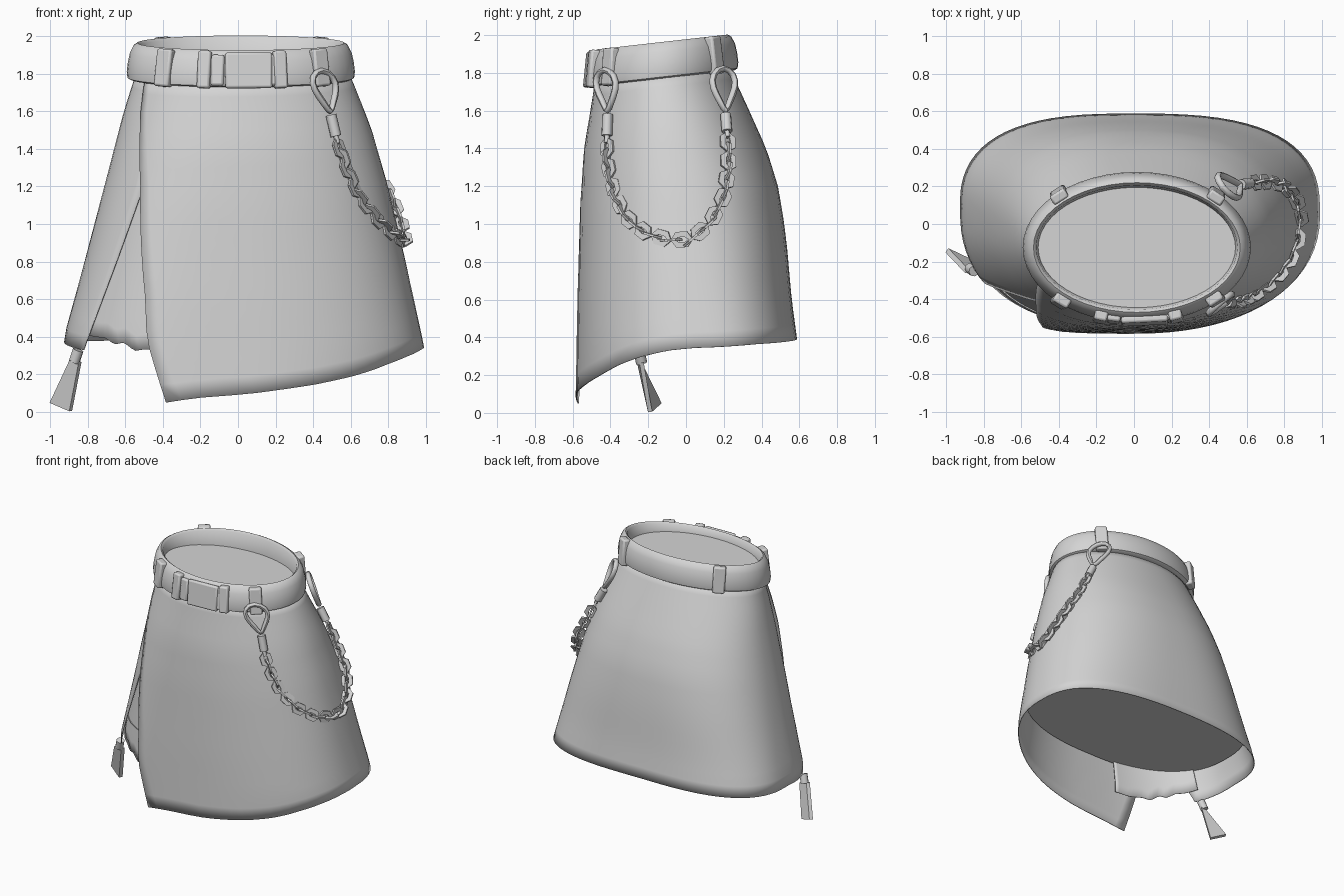
import bpy, bmesh, math
from mathutils import Vector, Matrix

if "Cube" in bpy.data.objects:
    bpy.data.objects.remove(bpy.data.objects["Cube"])

grey = bpy.data.materials.new("grey_cloth")
grey.diffuse_color = (0.66, 0.66, 0.66, 1)
grey.use_nodes = True
grey.node_tree.nodes["Principled BSDF"].inputs["Base Color"].default_value = grey.diffuse_color


def finish(ob, angle=40):
    ob.data.materials.append(grey)
    bpy.ops.object.select_all(action='DESELECT')
    ob.select_set(True)
    bpy.context.view_layer.objects.active = ob
    bpy.ops.object.shade_smooth_by_angle(angle=math.radians(angle))
    return ob


def make(name, verts, faces, angle=40):
    me = bpy.data.meshes.new(name)
    me.from_pydata([tuple(v) for v in verts], [], faces)
    bm = bmesh.new()
    bm.from_mesh(me)
    bmesh.ops.recalc_face_normals(bm, faces=bm.faces)
    bm.to_mesh(me)
    bm.free()
    ob = bpy.data.objects.new(name, me)
    bpy.context.collection.objects.link(ob)
    return finish(ob, angle)


def grid_faces(rows, cols, wrap_c=False, wrap_r=False):
    return [(r * cols + c, r * cols + (c + 1) % cols,
             (r + 1) % rows * cols + (c + 1) % cols, (r + 1) % rows * cols + c)
            for r in range(rows if wrap_r else rows - 1)
            for c in range(cols if wrap_c else cols - 1)]


def interp(table, x):
    table = sorted(table)
    if x <= table[0][0]:
        return table[0][1]
    for (a, p), (b, q) in zip(table, table[1:]):
        if x <= b:
            return p + (q - p) * (x - a) / (b - a)
    return table[-1][1]


# Skirt extents by height
RIGHT = [(1.85, .57), (1.7, .635), (1.5, .712), (1.2, .798), (.8, .892), (.35, .99)]
LEFT = [(1.85, .53), (1.6, .61), (1.2, .715), (.8, .82), (.4, .93)]
FRONT = [(1.85, -.47), (1.7, -.49), (1.4, -.54), (1.1, -.56), (.6, -.575), (.05, -.585)]
BACK = [(1.85, .22), (1.6, .335), (1.4, .425), (1.2, .487), (1.05, .513), (.9, .533), (.6, .56), (.39, .588)]
HEM = [(-104, .05), (-90, .09), (-68, .145), (-54, .19), (-45, .225), (-38, .255), (-26, .295),
       (-12, .33), (0, .345), (30, .365), (90, .39), (180, .37), (207, .33)]
FLAP_EDGE = [(1.8, -154), (1.2, -132), (.6, -115), (.05, -104)]
SIDE_EDGE = [(1.2, 226), (.4, 212), (.3, 207)]
RAGGED = [(198, .43), (214, .40), (221, .395), (226, .36), (231, .37), (236, .325),
          (241, .335), (248, .32), (260, .33)]


def skirt_point(deg, z, scale=1.0):
    t = min(1, max(0, (1.85 - z) / 1.5))
    cy = -.12 + .17 * t
    c, s = math.cos(math.radians(deg)), math.sin(math.radians(deg))
    square = 2.8 if s > 0 else 2.2 if c > 0 else 3.2 if deg < 0 else 2.4
    e = 2 / (2 + t * (square - 2))
    rx = interp(RIGHT if c > 0 else LEFT, z)
    ry = interp(BACK, z) - cy if s > 0 else cy - interp(FRONT, z)
    return Vector((math.copysign(abs(c) ** e, c) * rx * scale,
                   cy + math.copysign(abs(s) ** e, s) * ry * scale, z))


def sheet(name, start, end, hem, scale, cols, rows=18):
    verts = []
    for r in range(rows + 1):
        v = r / rows
        for k in range(cols + 1):
            z = 1.82
            for _ in range(3):
                deg = start(z) + (end(z) - start(z)) * k / cols
                top = 1.81 + .04 * math.sin(math.radians(deg))
                z = top + (hem(deg) - top) * v
            verts.append(skirt_point(deg, z, scale(deg)))
    ob = make(name, verts, grid_faces(rows + 1, cols + 1))
    m = ob.modifiers.new("thickness", 'SOLIDIFY')
    m.thickness = .006
    return ob


# Wrapped outer skirt, its left end tucked under the front flap
sheet("wrap_skirt", lambda z: interp(FLAP_EDGE, z), lambda z: interp(SIDE_EDGE, z),
      lambda d: interp(HEM, d), lambda d: 1 if d < 170 else 1 - .015 * min(1, (d - 170) / 30), 64)

# Underskirt with ragged hem inside the slit
sheet("ragged_underskirt", lambda z: 205, lambda z: 256,
      lambda d: interp(RAGGED, d), lambda d: .96, 26)

# Lower lining disc
make("lower_lining", [skirt_point(-104 + 360 * k / 64, .57, .97) for k in range(64)],
     [tuple(range(64))])


# Belt: tilted ring with a rounded, slightly flared profile and a level inner edge
def belt_point(deg, out, h):
    a = math.radians(deg)
    y = -.125 + (.39 + out) * math.sin(a)
    return Vector((.015 + (.595 + out) * math.cos(a), y, 1.785 + .113 * y + h))


PROFILE = [(-.06, .18), (-.045, .193), (-.025, .18), (-.005, .14), (.006, .09),
           (.012, .04), (.008, .008), (-.008, 0), (-.05, 0)]
N = 48
inner = [belt_point(360 * k / N, -.07, 0) for k in range(N)]
for p in inner:
    p.z = 1.87
make("belt", inner + [belt_point(360 * k / N, o, h) for o, h in PROFILE for k in range(N)],
     grid_faces(len(PROFILE) + 1, N, wrap_c=True), 50)
make("waist_lining", inner, [tuple(range(N))])


# Bevelled block set on the belt at a given angle, leaning with the flare
def block(name, deg, w, d, h, mid=.092, out=0.0):
    p = belt_point(deg, out, mid)
    tan = (belt_point(deg + 1, 0, 0) - belt_point(deg - 1, 0, 0)).normalized()
    nrm = tan.cross(Vector((0, 0, 1))).normalized()
    up = (nrm.cross(tan) - nrm * .1).normalized()
    nrm = tan.cross(up)
    m = Matrix((tan, nrm, up)).transposed()
    verts = [p + m @ Vector((sx * w / 2, sy * d / 2, sz * h / 2))
             for sz in (-1, 1) for sy in (-1, 1) for sx in (-1, 1)]
    faces = [(0, 1, 3, 2), (4, 6, 7, 5), (0, 4, 5, 1), (2, 3, 7, 6), (0, 2, 6, 4), (1, 5, 7, 3)]
    ob = make(name, verts, faces)
    b = ob.modifiers.new("soft_edges", 'BEVEL')
    b.width, b.segments = .012, 2


for i, deg in enumerate((-133, -109, -69.5, -45, 45, 134)):
    block("belt_loop_%d" % i, deg, .09 if i in (0, 3, 4, 5) else .07, .055, .2)
block("buckle_plate", -86, .25, .035, .19, .09)
for deg in (-102, -73):
    block("buckle_bar", deg, .07, .035, .165, .09)


# Chain of flat six-sided links with narrow slots
PATH = [Vector(p) for p in (
    (.53, -.42, 1.43), (.575, -.41, 1.3), (.64, -.375, 1.15), (.735, -.31, 1.03),
    (.82, -.21, .95), (.87, -.09, .915), (.885, .03, .92), (.865, .13, 1.01),
    (.81, .2, 1.15), (.715, .225, 1.3), (.635, .22, 1.46))]


def along(dist):
    for a, b in zip(PATH, PATH[1:]):
        seg = (b - a).length
        if dist <= seg:
            return a + (b - a) * dist / seg, (b - a).normalized()
        dist -= seg
    return PATH[-1], (PATH[-1] - PATH[-2]).normalized()


total = sum((b - a).length for a, b in zip(PATH, PATH[1:]))
LINKS = 27
verts, faces = [], []
for i in range(LINKS):
    p, t = along(total * (i + .5) / LINKS)
    out = Vector((p.x, p.y, 0))
    out = (out - t * out.dot(t)).normalized()
    side = t.cross(out)
    if i % 2:
        out, side = side, out
    base = len(verts)
    for j in range(6):
        a = math.radians(60 * j)
        for r, s, h in ((1, 1, .006), (1, 1, -.006), (.6, .3, -.006), (.6, .3, .006)):
            verts.append(p + t * math.cos(a) * .06 * r + side * math.sin(a) * .048 * s + out * h)
    faces += [tuple(base + v for v in f) for f in grid_faces(6, 4, True, True)]
make("chain", verts, faces, 20)


# Rod with flat ends, used for swivels and tassel knot
def rod(name, a, b, r, sides=8):
    a, b = Vector(a), Vector(b)
    q = (b - a).to_track_quat('Z', 'Y')
    vs = [e + q @ Vector((r * math.cos(k * math.tau / sides), r * math.sin(k * math.tau / sides), 0))
          for e in (a, b) for k in range(sides)]
    make(name, vs, grid_faces(2, sides, True) + [tuple(range(sides)), tuple(range(sides, 2 * sides))], 50)


# Clip: teardrop hoop hanging from a belt loop, with a swivel below
HOOP = [(0, 0), (.03, .25), (.085, .55), (.08, .82), (0, 1), (-.08, .82), (-.085, .55), (-.03, .25)]
for name, low, high, tan, end in (
        ("front_clip", (.495, -.415, 1.58), (.44, -.43, 1.83), (.75, .65, 0), PATH[0]),
        ("back_clip", (.57, .21, 1.58), (.465, .195, 1.84), (.6, -.75, 0), PATH[-1])):
    low, high, tan = Vector(low), Vector(high), Vector(tan)
    rings, sides = [], 6
    pts = [low + (high - low) * v + tan * u for u, v in HOOP]
    n = tan.cross(high - low).normalized()
    for k, p in enumerate(pts):
        m = (pts[(k + 1) % 8] - pts[k - 1]).normalized().cross(n)
        rings += [p + (n * math.cos(s * math.tau / sides) + m * math.sin(s * math.tau / sides)) * .022
                  for s in range(sides)]
    hoop = make(name, rings, grid_faces(8, sides, True, True), 60)
    hoop.modifiers.new("rounding", 'SUBSURF').levels = 1
    rod(name + "_swivel", low, low + (end - low) * .75, .029)
    rod(name + "_pin", low, end, .014)

# Tassel at the corner of the side panel
rod("tassel_knot", (-.85, -.25, .33), (-.872, -.235, .265), .03)
thin = Vector((.55, .8, .1)) * .014
corners = [Vector(p) for p in ((-.89, -.25, .275), (-.84, -.235, .265), (-.89, -.19, .005), (-.995, -.14, .05))]
make("tassel", [c + thin * s for s in (-1, 1) for c in corners],
     [(0, 1, 2, 3), (4, 7, 6, 5), (0, 4, 5, 1), (1, 5, 6, 2), (2, 6, 7, 3), (3, 7, 4, 0)], 20)
